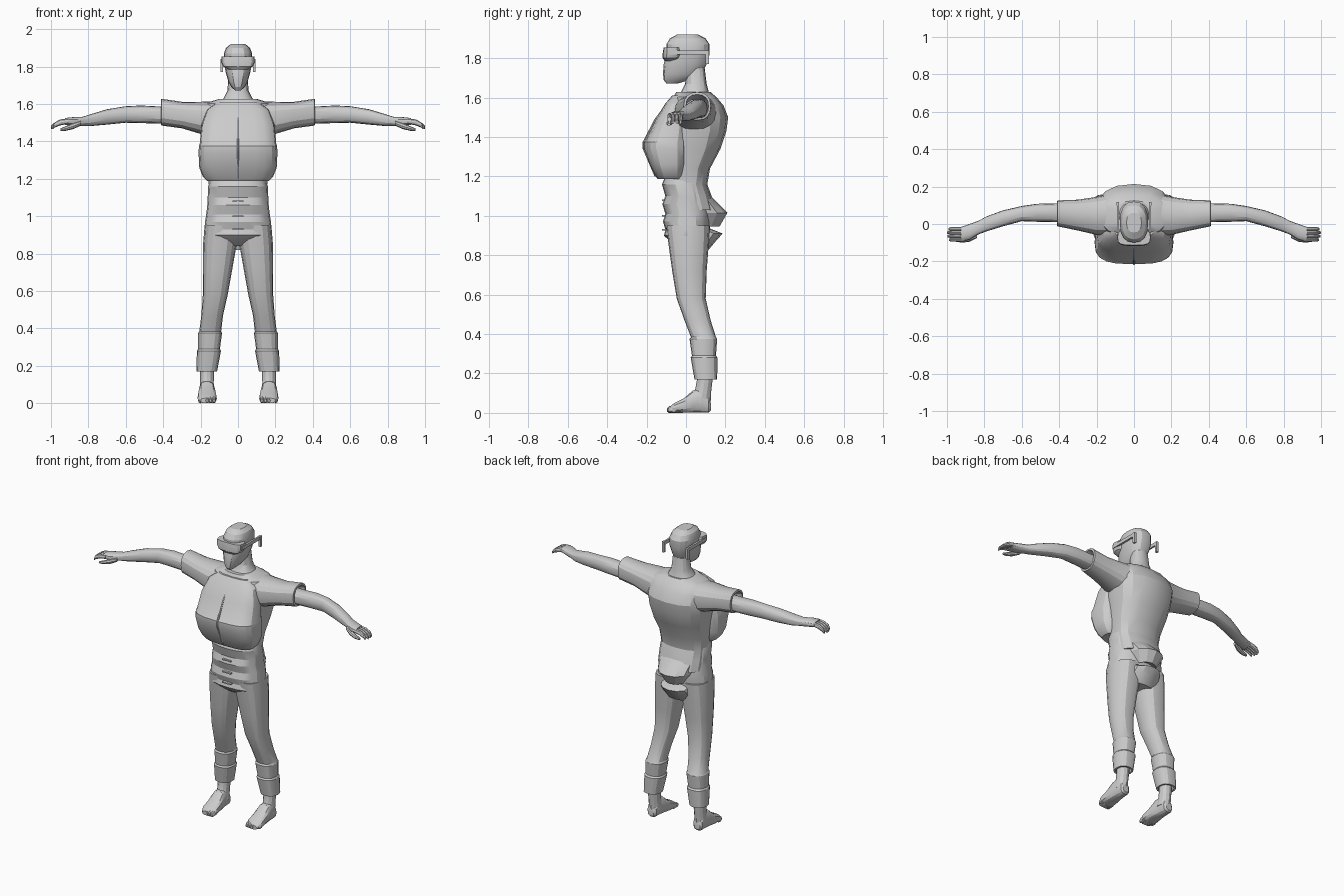
import bpy, bmesh
from math import cos, sin, pi, radians
from mathutils import Vector


def finish(bm, name, mirror):
    bmesh.ops.recalc_face_normals(bm, faces=bm.faces)
    me = bpy.data.meshes.new(name)
    bm.to_mesh(me)
    bm.free()
    ob = bpy.data.objects.new(name, me)
    bpy.context.collection.objects.link(ob)
    if mirror:
        ob.modifiers.new("Mirror", 'MIRROR').use_axis[0] = True
    bpy.ops.object.select_all(action='DESELECT')
    ob.select_set(True)
    bpy.context.view_layer.objects.active = ob
    bpy.ops.object.shade_smooth_by_angle(angle=radians(24))
    return ob


def loft(name, rings, axis='z', n=16, e=2.4, mirror=False, caps=(True, True)):
    """Skin rounded sections; ring = (position, a_min, a_max, b_min, b_max)."""
    bm = bmesh.new()
    loops = []
    for t, a0, a1, b0, b1 in rings:
        loop = []
        for i in range(n):
            c, s = cos(2 * pi * i / n), sin(2 * pi * i / n)
            a = (a0 + a1) / 2 + (a1 - a0) / 2 * abs(c) ** (2 / e) * (1 if c > 0 else -1)
            b = (b0 + b1) / 2 + (b1 - b0) / 2 * abs(s) ** (2 / e) * (1 if s > 0 else -1)
            co = {'z': (a, b, t), 'x': (t, a, b), 'y': (a, t, b)}[axis]
            loop.append(bm.verts.new(co))
        loops.append(loop)
    for p, q in zip(loops, loops[1:]):
        for i in range(n):
            j = (i + 1) % n
            bm.faces.new((p[i], p[j], q[j], q[i]))
    for on, loop in zip(caps, (loops[0], loops[-1])):
        if on:
            bm.faces.new(loop)
    return finish(bm, name, mirror)


def sym(rings):
    """Centred rings given as (z, half width, y front, y back)."""
    return [(z, -w, w, f, b) for z, w, f, b in rings]


def box(name, lo, hi, mirror=False):
    bm = bmesh.new()
    bmesh.ops.create_cube(bm, size=1)
    lo, hi = Vector(lo), Vector(hi)
    for v in bm.verts:
        v.co = (lo + hi) / 2 + v.co * (hi - lo)
    return finish(bm, name, mirror)


# Head and neck
loft("head", sym([(1.672, .015, -.10, -.04), (1.69, .035, -.113, .02), (1.72, .052, -.117, .08),
                  (1.77, .066, -.113, .105), (1.82, .075, -.10, .12), (1.87, .076, -.10, .12),
                  (1.90, .064, -.082, .10), (1.92, .04, -.045, .06)]))
loft("neck", sym([(1.59, .11, -.05, .13), (1.63, .078, -.025, .115), (1.67, .057, -.005, .105),
                  (1.75, .05, 0, .095)]))

# Goggles: lens, temple arms, ear hooks
loft("goggle_lens", sym([(1.785, .05, -.108, -.05), (1.80, .08, -.118, -.03), (1.825, .09, -.118, -.02),
                         (1.855, .088, -.113, -.03)]), e=3.5)
box("goggle_arm", (.079, -.09, 1.818), (.091, .115, 1.84), True)
box("goggle_ear_hook", (.079, .10, 1.77), (.094, .117, 1.84), True)

# Shirt body with its bulging back
loft("shirt_body", sym([(1.03, .155, -.09, .15), (1.10, .157, -.10, .13), (1.16, .155, -.10, .108),
                        (1.24, .165, -.10, .122), (1.34, .183, -.10, .175), (1.43, .198, -.10, .205),
                        (1.50, .205, -.10, .214), (1.56, .20, -.08, .19), (1.602, .18, -.065, .155),
                        (1.628, .10, -.05, .125)]))
loft("shirt_tail", sym([(1.10, .13, 0, .125), (1.06, .12, 0, .165), (1.015, .11, 0, .21),
                        (.945, .07, 0, .17), (.97, .07, 0, .11)]), n=12, e=2)

# Padded vest front, overhanging the belly
loft("vest_front", sym([(1.61, .11, -.07, .02), (1.57, .165, -.105, .02), (1.49, .195, -.155, .02),
                        (1.385, .205, -.205, .02), (1.375, .209, -.215, .02), (1.34, .211, -.215, .02),
                        (1.26, .207, -.185, .01), (1.21, .187, -.16, .0), (1.188, .165, -.145, -.01)]),
     n=20, e=3)
loft("vest_zip", sym([(1.605, .006, -.075, -.04), (1.49, .006, -.16, -.12), (1.375, .006, -.22, -.17),
                      (1.34, .006, -.22, -.17), (1.20, .006, -.16, -.12)]), n=8, e=4)

# Sleeves, flared and open at the hem
loft("sleeve", [(.08, -.06, .17, 1.41, 1.615), (.20, -.058, .145, 1.44, 1.612),
                (.30, -.035, .13, 1.47, 1.612), (.41, -.012, .126, 1.485, 1.628),
                (.412, .0, .114, 1.497, 1.616), (.34, .0, .11, 1.50, 1.59)],
     axis='x', mirror=True, caps=(True, False))

# Bare arms
loft("arm", [(.30, .0, .115, 1.495, 1.585), (.42, .01, .11, 1.495, 1.587), (.52, .012, .108, 1.498, 1.592),
             (.60, .015, .096, 1.50, 1.588), (.70, -.012, .073, 1.49, 1.572), (.79, -.04, .04, 1.482, 1.545),
             (.83, -.055, .018, 1.483, 1.532), (.88, -.085, .0, 1.483, 1.53), (.925, -.094, -.016, 1.488, 1.525)],
     axis='x', mirror=True)
# Curled fingers and thumb
for k in range(4):
    y, tip = -.027 - .019 * k, .985 + (.008, .014, .012, .003)[k]
    loft("finger", [(.905, y - .01, y + .01, 1.495, 1.522), (.95, y - .011, y + .011, 1.486, 1.518),
                    (.98, y - .01, y + .01, 1.474, 1.502), (tip, y - .006, y + .006, 1.466, 1.484)],
         axis='x', n=8, e=2, mirror=True)
loft("thumb", [(.84, -.075, -.045, 1.485, 1.51), (.88, -.095, -.06, 1.466, 1.498),
               (.92, -.1, -.072, 1.457, 1.482), (.95, -.094, -.078, 1.456, 1.47)],
     axis='x', n=8, e=2, mirror=True)

# Trousers: hips with folds down the front, and a peaked seat
loft("trouser_hips", sym([(1.19, .15, -.11, .09), (1.16, .16, -.122, .10), (1.10, .162, -.105, .11),
                          (1.06, .164, -.12, .12), (1.01, .17, -.105, .125), (.97, .176, -.117, .125),
                          (.93, .18, -.104, .12), (.90, .183, -.112, .12), (.86, .17, -.07, .10),
                          (.84, .12, -.04, .08)]), n=20)
loft("trouser_seat", sym([(.94, .11, 0, .11), (.91, .10, 0, .186), (.87, .11, 0, .15), (.82, .10, .02, .108)]),
     n=12, e=2)

# Legs with two stepped, open cuffs
loft("trouser_leg", [(.95, .005, .178, -.10, .12), (.85, .007, .187, -.088, .115), (.72, .03, .188, -.07, .105),
                     (.58, .055, .188, -.047, .10), (.47, .08, .196, -.008, .125), (.385, .09, .207, .025, .152),
                     (.375, .085, .213, .018, .158), (.29, .097, .213, .03, .152), (.28, .091, .22, .024, .16),
                     (.17, .112, .222, .043, .158), (.17, .122, .21, .055, .146), (.25, .125, .205, .06, .14)],
     mirror=True, caps=(True, False))
for z in (1.08, 1.0, .93):
    box("fly_fold", (-.03, -.122, z - .004), (.03, -.09, z + .004))

# Bare feet
loft("ankle", [(.30, .125, .205, .055, .14), (.17, .128, .204, .056, .135), (.11, .13, .203, .045, .128),
               (.05, .125, .207, .02, .125)], n=12, e=2, mirror=True)
loft("foot", [(-.088, .125, .20, 0, .028), (-.06, .113, .216, 0, .05), (-.01, .115, .215, 0, .075),
              (.035, .122, .21, 0, .115), (.085, .13, .205, 0, .125), (.115, .135, .20, .002, .08),
              (.126, .148, .19, .012, .05)], axis='y', n=14, e=2.6, mirror=True)
for k in range(5):
    x, front = .128 + .0185 * k, (-.097, -.097, -.093, -.087, -.078)[k]
    loft("toe", [(-.05, x - .011, x + .011, 0, .042), (front + .012, x - .011, x + .011, 0, .034),
                 (front, x - .006, x + .006, .006, .022)], axis='y', n=8, e=2, mirror=True)
